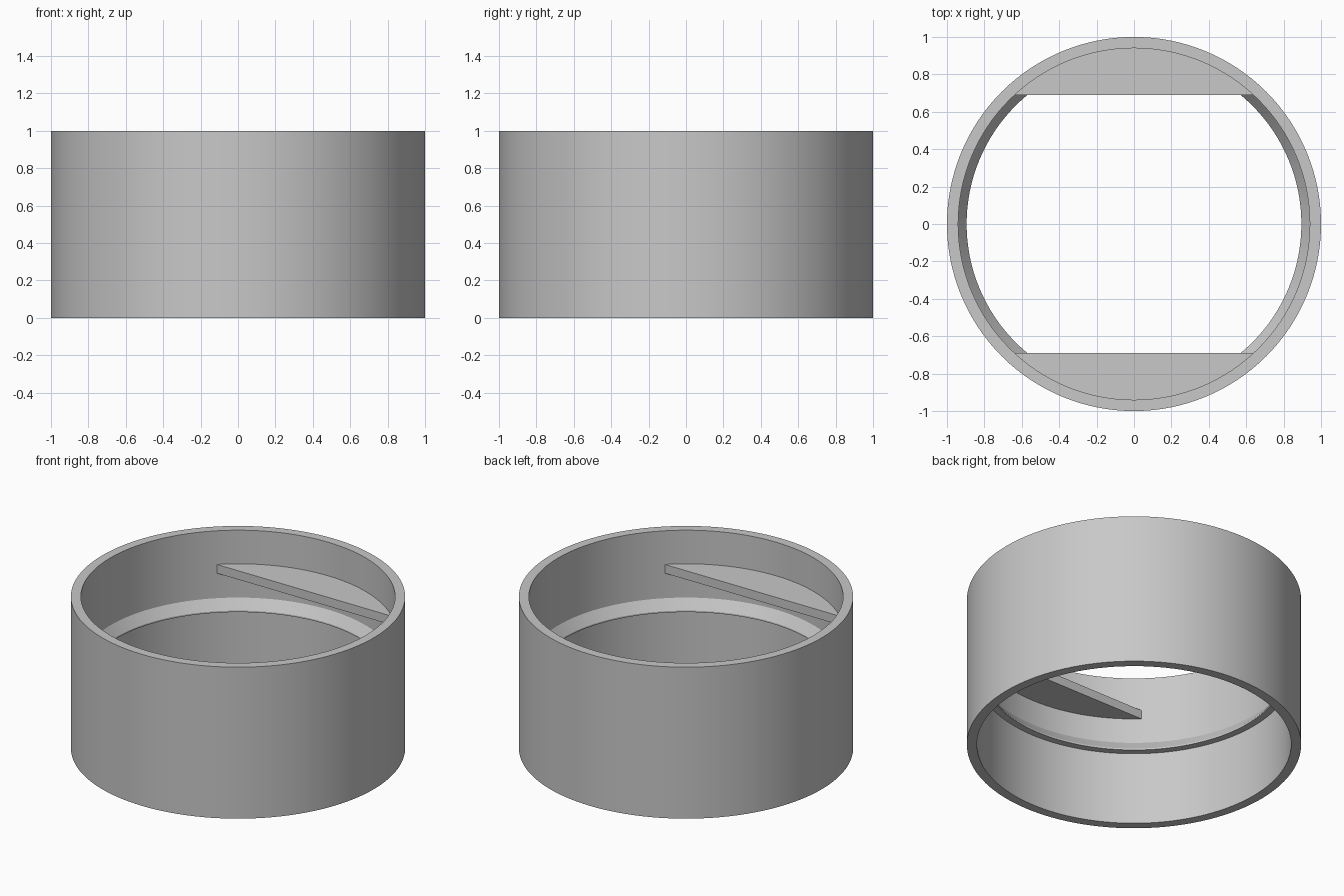
import bpy
import bmesh
import math

cube = bpy.data.objects.get("Cube")
if cube:
    bpy.data.objects.remove(cube, do_unlink=True)

SEGMENTS = 128
OUTER, BORE, THROAT = 1.0, 0.94, 0.895

grey = bpy.data.materials.new("plain grey")
grey.use_nodes = True
colour = (0.58, 0.58, 0.58, 1)
grey.diffuse_color = colour
grey.node_tree.nodes["Principled BSDF"].inputs["Base Color"].default_value = colour


def finish(name, bm):
    """Turn a bmesh into a shaded, coloured object."""
    bmesh.ops.recalc_face_normals(bm, faces=bm.faces)
    mesh = bpy.data.meshes.new(name)
    bm.to_mesh(mesh)
    bm.free()
    mesh.materials.append(grey)
    obj = bpy.data.objects.new(name, mesh)
    bpy.context.collection.objects.link(obj)
    bpy.ops.object.select_all(action='DESELECT')
    obj.select_set(True)
    bpy.context.view_layer.objects.active = obj
    bpy.ops.object.shade_smooth_by_angle(angle=math.radians(25))
    return obj


def lathe(name, profile):
    """Spin a closed (radius, height) profile around z."""
    bm = bmesh.new()
    verts = [bm.verts.new((r, 0, z)) for r, z in profile]
    edges = [bm.edges.new((a, b)) for a, b in zip(verts, verts[1:] + verts[:1])]
    bmesh.ops.spin(bm, geom=verts + edges, axis=(0, 0, 1), cent=(0, 0, 0),
                   angle=math.tau, steps=SEGMENTS, use_merge=True)
    bmesh.ops.remove_doubles(bm, verts=bm.verts, dist=0.0001)
    return finish(name, bm)


def tab(name, side, chord=0.69, bottom=0.72, top=0.778, radius=0.945):
    """Circular segment shelf that reaches into the wall."""
    bm = bmesh.new()
    start = math.asin(chord / radius)
    steps = 48
    angles = [start + (math.pi - 2 * start) * i / steps for i in range(steps + 1)]
    face = bm.faces.new([bm.verts.new((side * radius * math.cos(a),
                                       side * radius * math.sin(a), bottom))
                         for a in angles])
    up = bmesh.ops.extrude_face_region(bm, geom=[face])["geom"]
    bmesh.ops.translate(bm, vec=(0, 0, top - bottom),
                        verts=[v for v in up if isinstance(v, bmesh.types.BMVert)])
    return finish(name, bm)


# Outer tube with an inner ridge: flat underneath, bevelled on top
lathe("ring_wall", [(OUTER, 0), (OUTER, 1), (BORE, 1), (BORE, 0.555),
                    (THROAT, 0.49), (THROAT, 0.48), (BORE, 0.48), (BORE, 0)])

# Two opposite shelves above the ridge
tab("back_tab", 1)
tab("front_tab", -1)
